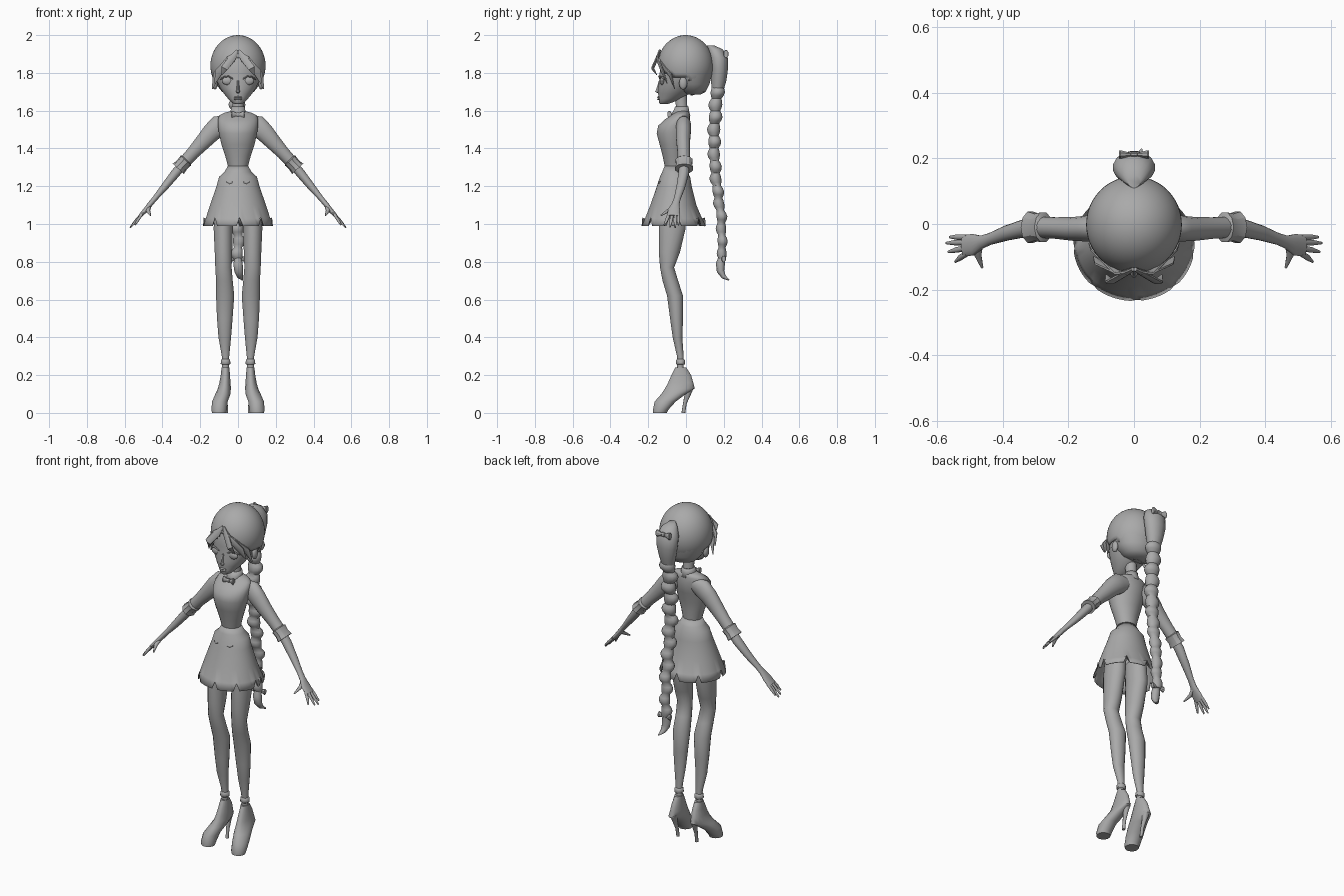
import bpy, bmesh, math
from mathutils import Vector

grey = bpy.data.materials.new("plain grey")
grey.diffuse_color = (0.4, 0.4, 0.4, 1)


def finish(name, bm, mirror=False, angle=50, solid=0):
    bmesh.ops.recalc_face_normals(bm, faces=bm.faces)
    me = bpy.data.meshes.new(name)
    bm.to_mesh(me)
    bm.free()
    me.materials.append(grey)
    ob = bpy.data.objects.new(name, me)
    bpy.context.collection.objects.link(ob)
    bpy.ops.object.select_all(action='DESELECT')
    ob.select_set(True)
    bpy.context.view_layer.objects.active = ob
    bpy.ops.object.shade_smooth_by_angle(angle=math.radians(angle))
    if solid:
        ob.modifiers.new("thickness", 'SOLIDIFY').thickness = solid
    if mirror:
        ob.modifiers.new("mirror", 'MIRROR').use_axis = (True, False, False)
    return ob


def tube(name, pts, side=None, n=16, caps=True, edit=None, **kw):
    """Loft of ellipses (x, y, z, a, b): level rings, or rings across the path."""
    bm = bmesh.new()
    rings = []
    for i, (x, y, z, a, b) in enumerate(pts):
        u, v = Vector((1, 0, 0)), Vector((0, 1, 0))
        if side:
            d = Vector(pts[min(i + 1, len(pts) - 1)][:3]) - Vector(pts[max(i - 1, 0)][:3])
            v = d.cross(Vector(side)).normalized()
            u = v.cross(d).normalized()
        ring = []
        for k in range(n):
            t = 2 * math.pi * (k + 0.5) / n
            ring.append(bm.verts.new(Vector((x, y, z)) + u * a * math.cos(t) + v * b * math.sin(t)))
        rings.append(ring)
    for r, s in zip(rings, rings[1:]):
        for k in range(n):
            bm.faces.new((r[k], r[(k + 1) % n], s[(k + 1) % n], s[k]))
    if caps:
        bm.faces.new(rings[0])
        bm.faces.new(rings[-1])
    if edit:
        edit(bm, rings)
    return finish(name, bm, **kw)


def ellipsoid(name, loc, size, cut=None, seg=32, **kw):
    bm = bmesh.new()
    bmesh.ops.create_uvsphere(bm, u_segments=seg, v_segments=seg // 2, radius=1)
    for v in bm.verts:
        v.co = Vector(loc) + Vector(a * b for a, b in zip(v.co, size))
    if cut:
        gone = [f for f in bm.faces if cut(f.calc_center_median())]
        bmesh.ops.delete(bm, geom=gone, context='FACES')
    return finish(name, bm, **kw)


def bow(name, x, y, z, w, h, d):
    tube(name, [(x + w * s, y, z, d * f, h * f) for s, f in
                ((-1, .9), (-.9, 1), (-.25, .4), (-.2, .6), (.2, .6), (.25, .4), (.9, 1), (1, .9))],
         side=(0, 1, 0), n=8, angle=30)


# Legs
tube("leg", [(.066, -.03, .2, .018, .018), (.066, -.03, .3, .02, .018), (.07, -.045, .4, .034, .026),
             (.07, -.05, .5, .042, .035), (.068, -.058, .62, .049, .043), (.072, -.083, .7, .045, .042),
             (.077, -.1, .77, .044, .038), (.077, -.088, .85, .047, .057),
             (.078, -.072, .98, .052, .072), (.07, -.07, 1.1, .05, .07)], mirror=True)

# High-heeled shoes
tube("shoe", [(.1, -.138, 0, .038, .038), (.1, -.135, .015, .042, .041), (.096, -.11, .06, .042, .057),
              (.08, -.066, .1, .041, .066), (.072, -.032, .13, .035, .08), (.069, -.028, .16, .03, .068),
              (.067, -.025, .2, .025, .053), (.066, -.028, .24, .021, .03)], mirror=True)
tube("heel", [(.062, -.014, 0, .009, .01), (.063, -.006, .05, .009, .01), (.066, .01, .1, .013, .017),
              (.068, .018, .14, .022, .026)], n=10, mirror=True)
tube("ankle_strap", [(.066, -.029, .255, .02, .021), (.066, -.029, .26, .026, .025),
                     (.066, -.029, .28, .025, .024), (.066, -.029, .285, .019, .019)], mirror=True)


# Skirt with short slits in the hem
def slits(bm, rings):
    for k in (1, 9, 16, 23, 32, 40, 48, 55, 62):
        rings[-1][k].co.z += .045
        rings[-1][k].co = rings[-1][k].co.lerp(rings[-2][k].co, .2)


tube("skirt", [(0, -.062, 1.31, .052, .05), (0, -.06, 1.275, .072, .066), (0, -.058, 1.25, .1, .08),
               (0, -.062, 1.2, .114, .092), (0, -.067, 1.1, .148, .122), (0, -.066, 1.03, .171, .151),
               (0, -.065, .99, .185, .17)], n=64, caps=False, edit=slits, solid=.004)
tube("pocket_flap", [(.03, -.146, 1.222, .002, .004), (.045, -.143, 1.218, .002, .006),
                     (.06, -.137, 1.226, .002, .004)], side=(0, 1, 0), n=6, mirror=True)

# Torso, neck and collar
tube("torso", [(0, -.062, 1.3, .052, .05), (0, -.066, 1.36, .068, .058), (0, -.07, 1.42, .088, .07),
               (0, -.07, 1.48, .102, .086), (0, -.062, 1.52, .107, .086), (0, -.047, 1.55, .108, .07),
               (0, -.03, 1.575, .1, .051), (0, -.022, 1.588, .075, .04), (0, -.02, 1.6, .03, .03)], n=24)
tube("neck", [(0, -.022, 1.57, .036, .036), (0, -.022, 1.61, .03, .03), (0, -.03, 1.7, .032, .034)])
tube("collar", [(0, -.03, 1.573, .05, .054), (0, -.025, 1.6, .04, .042), (0, -.022, 1.622, .035, .036)],
     caps=False, solid=.005)
bow("collar_bow", 0, -.088, 1.58, .034, .02, .012)

# Sleeves, cuffs and forearms
ACROSS = (0, 1, 0)
tube("sleeve", [(.05, -.012, 1.535, .03, .04), (.1, -.012, 1.52, .04, .058), (.14, -.014, 1.485, .04, .051),
                (.18, -.015, 1.44, .037, .044), (.24, -.012, 1.375, .033, .035),
                (.295, -.01, 1.315, .033, .032)], side=ACROSS, mirror=True)
tube("cuff", [(.272, -.01, 1.34, .034, .032), (.276, -.01, 1.336, .048, .038), (.296, -.01, 1.314, .043, .035),
              (.316, -.01, 1.292, .05, .04), (.316, -.01, 1.292, .03, .025)][:4],
     side=ACROSS, n=10, mirror=True, angle=30)
tube("forearm", [(.28, -.01, 1.33, .026, .025), (.33, -.012, 1.27, .028, .025), (.39, -.028, 1.195, .023, .02),
                 (.44, -.046, 1.135, .018, .014), (.465, -.055, 1.105, .02, .014),
                 (.49, -.063, 1.073, .033, .013), (.52, -.066, 1.04, .034, .01)], side=ACROSS, mirror=True)
for i, (y0, x, y, z) in enumerate(((-.04, .562, -.04, .995), (-.056, .572, -.058, .98),
                                   (-.073, .566, -.085, .985), (-.09, .545, -.115, .995))):
    tube(f"finger_{i + 1}", [(.51, y0, 1.05, .009, .008), ((.515 + x) / 2, (y0 + y) / 2, (1.046 + z) / 2, .009, .008),
                             (x, y, z, .004, .004)], side=ACROSS, n=8, mirror=True)
tube("thumb", [(.472, -.06, 1.095, .013, .012), (.476, -.095, 1.07, .011, .01), (.463, -.133, 1.045, .004, .004)],
     side=(1, 0, 0), n=8, mirror=True)

# Head and features
tube("face", [(0, -.118, 1.634, .014, .018), (0, -.11, 1.642, .032, .034), (0, -.085, 1.662, .052, .06),
              (0, -.066, 1.69, .075, .082), (0, -.05, 1.72, .096, .098), (0, -.036, 1.76, .114, .106),
              (0, -.028, 1.8, .124, .112), (0, -.02, 1.86, .124, .116), (0, -.01, 1.93, .09, .09)], n=24)
tube("nose", [(0, -.138, 1.69, .004, .006), (0, -.146, 1.7, .012, .019), (0, -.142, 1.715, .008, .016),
              (0, -.136, 1.76, .007, .008)], n=8)
for nm, z in (("lower_lip", 1.661), ("upper_lip", 1.671)):
    ellipsoid(nm, (0, -.143, z), (.022, .01, .006), seg=12)
ellipsoid("eye", (.055, -.126, 1.758), (.03, .012, .022), seg=16, mirror=True)
tube("eyelash", [(.025, -.138, 1.768, .003, .003), (.05, -.142, 1.782, .006, .004), (.075, -.128, 1.778, .007, .004),
                 (.095, -.112, 1.765, .002, .002)], side=(0, 1, 0), n=6, mirror=True)
ellipsoid("ear", (.122, -.015, 1.745), (.014, .022, .034), seg=12, mirror=True)

# Hair cap, opened over the face, with swept fringe locks
ellipsoid("hair_cap", (0, -.002, 1.838), (.146, .148, .162), seg=48, solid=.004,
          cut=lambda c: c.y < .03 and c.z < min(1.89 - abs(c.x) * .9, 1.78 - c.y))
tube("nape_hair", [(0, .04, 1.685, .045, .035), (0, .035, 1.7, .085, .07), (0, .025, 1.74, .118, .1),
                   (0, .015, 1.79, .135, .122)], n=24)
for i, (x, y, z, w) in enumerate(((.136, -.06, 1.715, .02), (.122, -.1, 1.745, .022), (.085, -.155, 1.79, .02))):
    tube(f"fringe_lock_{i + 1}", [(.004, -.138, 1.9 + .01 * i, .006, .006),
                                  (.045 - .008 * i, -.152, 1.872 + .004 * i, w, .007),
                                  (x * .85, y - .022, (z + 1.86) / 2, w, .007), (x, y, z, .003, .002)],
         side=(1, 0, 1), n=8, mirror=True)

# Ponytail and long braid
tube("ponytail", [(0, .13, 1.945, .02, .02), (0, .155, 1.925, .045, .04), (0, .172, 1.88, .065, .05),
                  (0, .177, 1.82, .062, .046), (0, .173, 1.76, .05, .042), (0, .168, 1.71, .038, .032)])
braid = []
STEPS = 56
for i in range(STEPS + 1):
    t = i / STEPS
    z = 1.73 - .92 * t
    y = .168 - .028 * math.sin(math.pi * min(t / .75, 1)) + .025 * t
    bulge = .72 + .33 * abs(math.sin(math.pi * t * 14))
    zig = .006 * math.sin(math.pi * t * 14)
    braid.append((zig, y + zig * .6, z, (.046 - .016 * t) * bulge, (.038 - .013 * t) * bulge))
tube("braid", braid, n=12)
tube("braid_tip", [(0, .19, .83, .016, .016), (0, .182, .79, .026, .024), (.004, .183, .75, .024, .02),
                   (.012, .2, .72, .016, .012), (.024, .228, .703, .003, .003)], side=(1, 0, 0), n=10)
bow("ponytail_bow", 0, .212, 1.9, .045, .022, .014)
bow("braid_bow", 0, .2, .815, .04, .018, .012)
